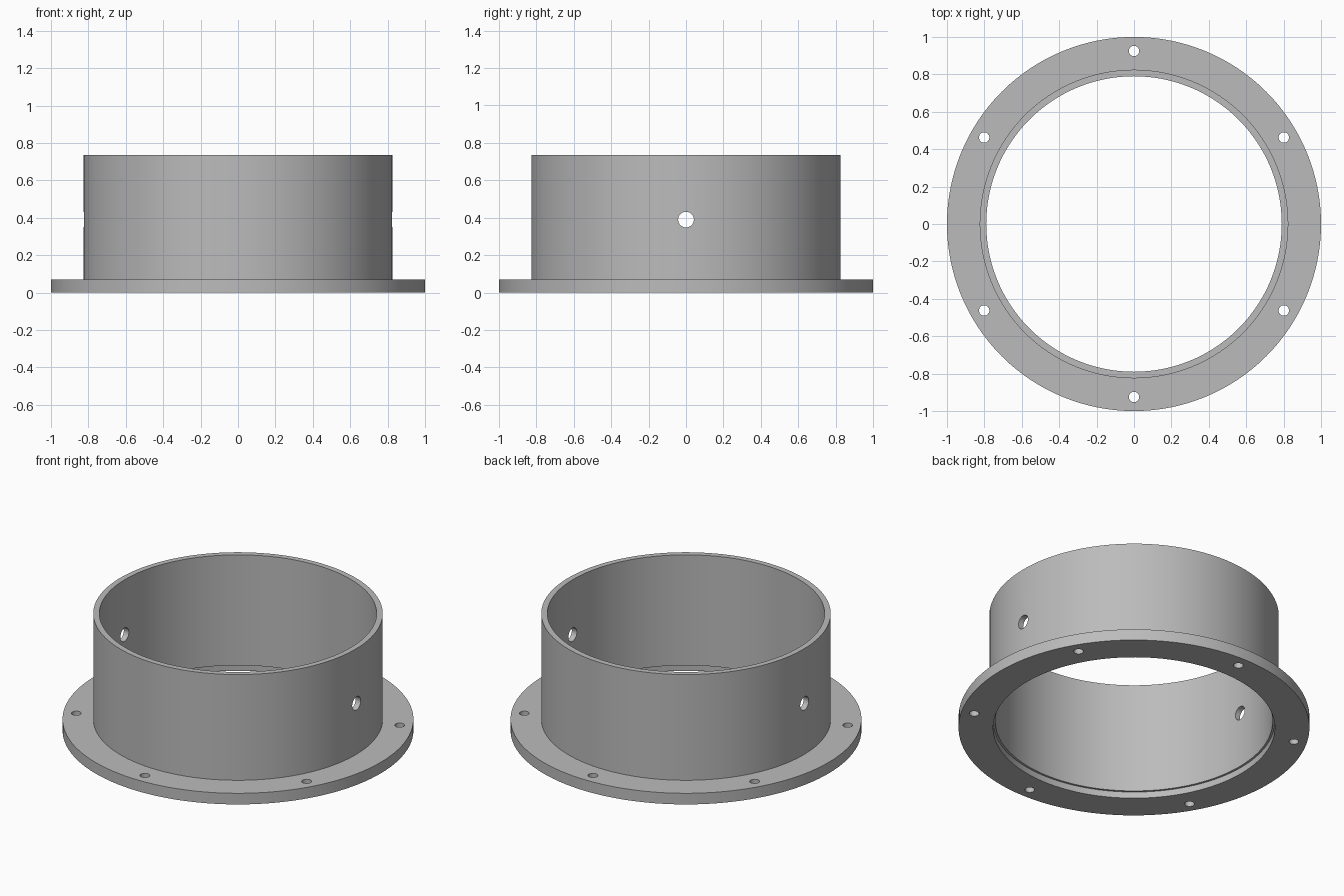
import bpy
import bmesh
from math import cos, sin, pi, radians
from mathutils import Matrix, Vector

if "Cube" in bpy.data.objects:
    bpy.data.objects.remove(bpy.data.objects["Cube"], do_unlink=True)

HEIGHT, FLANGE_TOP, RECESS_TOP = 0.735, 0.07, 0.04
FLANGE_R, TUBE_R, BORE_R, RECESS_R = 1.0, 0.825, 0.79, 0.803

grey = bpy.data.materials.new("plain grey")
grey.use_nodes = True
grey.diffuse_color = (0.5, 0.5, 0.5, 1)
grey.node_tree.nodes["Principled BSDF"].inputs["Base Color"].default_value = (0.5, 0.5, 0.5, 1)


def make_object(name, bm):
    bmesh.ops.recalc_face_normals(bm, faces=bm.faces)
    mesh = bpy.data.meshes.new(name)
    bm.to_mesh(mesh)
    bm.free()
    mesh.materials.append(grey)
    obj = bpy.data.objects.new(name, mesh)
    bpy.context.collection.objects.link(obj)
    return obj


def add_drill(bm, radius, length, matrix):
    bmesh.ops.create_cone(bm, cap_ends=True, segments=32, radius1=radius,
                          radius2=radius, depth=length, matrix=matrix)


# Flanged collar: one closed section turned about the z axis
section = [(RECESS_R, 0), (FLANGE_R, 0), (FLANGE_R, FLANGE_TOP), (TUBE_R, FLANGE_TOP),
           (TUBE_R, HEIGHT), (BORE_R, HEIGHT), (BORE_R, RECESS_TOP), (RECESS_R, RECESS_TOP)]
bm = bmesh.new()
verts = [bm.verts.new((r, 0, z)) for r, z in section]
edges = [bm.edges.new((verts[i - 1], verts[i])) for i in range(len(verts))]
bmesh.ops.spin(bm, geom=verts + edges, cent=(0, 0, 0), axis=(0, 0, 1),
               angle=2 * pi, steps=128, use_merge=True)
bmesh.ops.remove_doubles(bm, verts=bm.verts, dist=1e-4)
collar = make_object("flanged_collar", bm)

# Drills: six flange bolt holes and one cross bore through both tube walls
bm = bmesh.new()
for i in range(6):
    a = radians(90 + 60 * i)
    add_drill(bm, 0.028, 0.3, Matrix.Translation(Vector((0.925 * cos(a), 0.925 * sin(a), 0))))
add_drill(bm, 0.042, 3, Matrix.Translation((0, 0, 0.39)) @ Matrix.Rotation(pi / 2, 4, 'Y'))
drills = make_object("hole_cutters", bm)
drills.hide_render = True

cut = collar.modifiers.new("holes", 'BOOLEAN')
cut.operation = 'DIFFERENCE'
cut.solver = 'EXACT'
cut.object = drills

bpy.ops.object.select_all(action='DESELECT')
collar.select_set(True)
bpy.context.view_layer.objects.active = collar
bpy.ops.object.modifier_apply(modifier=cut.name)
bpy.data.objects.remove(drills, do_unlink=True)
bpy.ops.object.shade_smooth_by_angle(angle=radians(30))
